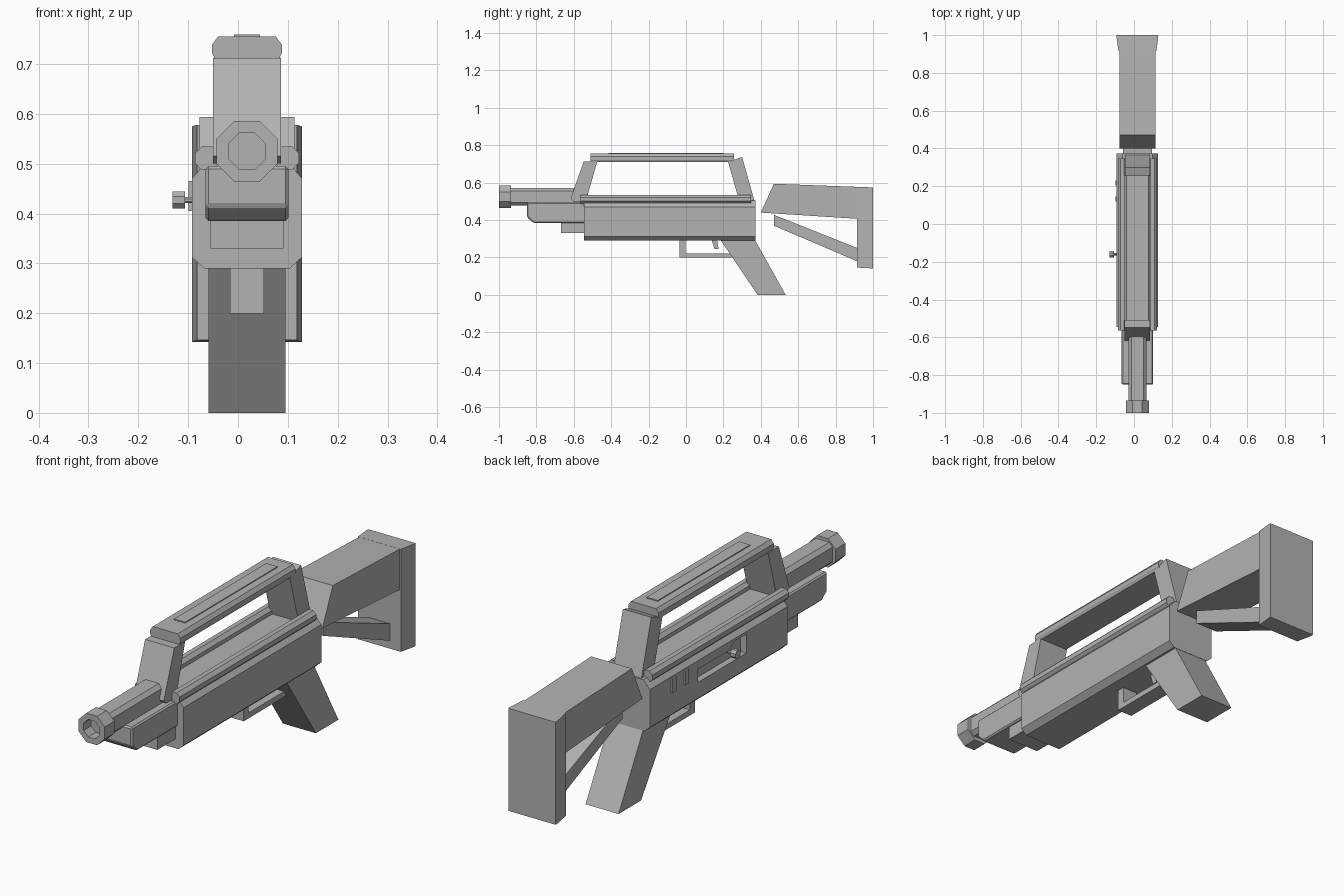
import bpy, bmesh, math
from mathutils import Vector

if "Cube" in bpy.data.objects:
    bpy.data.objects.remove(bpy.data.objects["Cube"])

CX = 0.018  # centre plane of the symmetrical parts
grey = bpy.data.materials.new("mid_grey")
grey.diffuse_color = (0.45, 0.45, 0.45, 1)
grey.use_nodes = True
grey.node_tree.nodes["Principled BSDF"].inputs["Base Color"].default_value = grey.diffuse_color


def prism(name, pts, axis, a, b):
    """Extrude a closed profile. axis 'x': pts are (y, z); axis 'y': pts are (x, z)."""
    bm = bmesh.new()
    put = (lambda p, t: (t, p[0], p[1])) if axis == 'x' else (lambda p, t: (p[0], t, p[1]))
    va = [bm.verts.new(put(p, a)) for p in pts]
    vb = [bm.verts.new(put(p, b)) for p in pts]
    bm.faces.new(va)
    bm.faces.new(vb[::-1])
    n = len(pts)
    for i in range(n):
        j = (i + 1) % n
        bm.faces.new((va[i], vb[i], vb[j], va[j]))
    bmesh.ops.recalc_face_normals(bm, faces=bm.faces)
    me = bpy.data.meshes.new(name)
    bm.to_mesh(me)
    bm.free()
    me.materials.append(grey)
    ob = bpy.data.objects.new(name, me)
    bpy.context.collection.objects.link(ob)
    return ob


def side(name, pts, half, cx=CX):
    return prism(name, pts, 'x', cx - half, cx + half)


def box(name, x0, x1, y0, y1, z0, z1):
    return prism(name, [(x0, z0), (x1, z0), (x1, z1), (x0, z1)], 'y', y0, y1)


def chamfered(cx, hw, z0, z1, low, high):
    """Cross-section in x, z with cut corners; low and high are (dx, dz)."""
    half = [(hw - low[0], z0), (hw, z0 + low[1]), (hw, z1 - high[1]), (hw - high[0], z1)]
    return [(cx + x, z) for x, z in half] + [(cx - x, z) for x, z in half[::-1]]


def octagon(c0, c1, apothem):
    r = apothem / math.cos(math.pi / 8)
    return [(c0 + r * math.cos(math.pi * (i + .5) / 4),
             c1 + r * math.sin(math.pi * (i + .5) / 4)) for i in range(8)]


def cut(ob, cutter):
    m = ob.modifiers.new("cut", 'BOOLEAN')
    m.operation = 'DIFFERENCE'
    m.solver = 'EXACT'
    m.object = cutter
    cutter.hide_render = True
    cutter.hide_viewport = True


# Main body with the side window and its notch
body = prism("receiver", chamfered(CX, 0.11, 0.29, 0.505, (0.024, 0.022), (0.03, 0.034)),
             'y', -0.545, 0.372)
window = side("window_cutter", [(0.05, 0.38), (0.05, 0.435), (-0.16, 0.435), (-0.19, 0.46),
                                (-0.27, 0.46), (-0.27, 0.38)], 0.035, -0.1)
cut(body, window)

# Small raised buttons behind the window
for i, y in enumerate((0.205, 0.12)):
    box(f"side_button_{i}", -0.099, -0.085, y, y + 0.025, 0.405, 0.465)

# Octagonal top rails
for s, label in ((-1, "left"), (1, "right")):
    prism(f"{label}_rail", octagon(CX + s * 0.08, 0.511, 0.024), 'y', -0.563, 0.347)

# Charging handle: shaft and knob
prism("charging_shaft", octagon(-0.16, 0.427, 0.006), 'x', -0.11, -0.05)
prism("charging_knob", octagon(-0.16, 0.427, 0.017), 'x', -0.131, -0.106)

# Handguard and the stepped block below it
guard = side("handguard", [(-0.85, 0.495), (-0.85, 0.415), (-0.815, 0.385),
                           (-0.54, 0.385), (-0.54, 0.495)], 0.083)
bev = guard.modifiers.new("bevel", 'BEVEL')
bev.width = 0.006
bev.segments = 1
box("handguard_block", CX - 0.073, CX + 0.073, -0.667, -0.54, 0.33, 0.39)

# Barrel and hollow muzzle
prism("barrel", chamfered(CX, 0.047, 0.479, 0.572, (0.016, 0.016), (0.016, 0.016)),
      'y', -0.94, -0.54)
muzzle = prism("muzzle", octagon(CX, 0.525, 0.061), 'y', -1.0, -0.935)
cut(muzzle, prism("bore_cutter", octagon(CX, 0.525, 0.037), 'y', -1.1, -0.95))

# Carrying handle: two leaning posts, a grip bar and a thin plate
side("front_post", [(-0.617, 0.515), (-0.547, 0.712), (-0.475, 0.712), (-0.535, 0.5),
                    (-0.6, 0.5)], 0.068)
side("rear_post", [(0.225, 0.712), (0.3, 0.737), (0.366, 0.503), (0.284, 0.503)], 0.066)
prism("handle_bar", chamfered(CX, 0.07, 0.71, 0.755, (0.006, 0.012), (0.012, 0.016)),
      'y', -0.51, 0.257)
box("handle_plate", CX - 0.026, CX + 0.026, -0.415, 0.2, 0.752, 0.759)

# Pistol grip, trigger and trigger guard
side("pistol_grip", [(0.18, 0.3), (0.365, 0.3), (0.533, 0.0), (0.383, 0.0)], 0.077)
side("trigger", [(0.135, 0.3), (0.165, 0.3), (0.175, 0.245), (0.152, 0.245)], 0.012)
side("trigger_guard", [(-0.036, 0.3), (-0.036, 0.199), (0.26, 0.199), (0.26, 0.222),
                       (-0.004, 0.222), (-0.004, 0.3)], 0.034)

# Shoulder stock, strut and butt plate
side("stock", [(0.4, 0.44), (0.47, 0.594), (0.93, 0.577), (0.93, 0.406)], 0.095)
side("stock_strut", [(0.47, 0.428), (0.47, 0.37), (0.93, 0.173), (0.93, 0.245)], 0.05)
butt = side("butt_plate", [(0.915, 0.578), (0.985, 0.575), (1.0, 0.574),
                           (1.0, 0.142), (0.985, 0.142), (0.915, 0.146)], 0.11)
for v in butt.data.vertices:  # narrow towards the front
    if v.co.y < 0.95:
        v.co.x = CX + (v.co.x - CX) * 0.91
